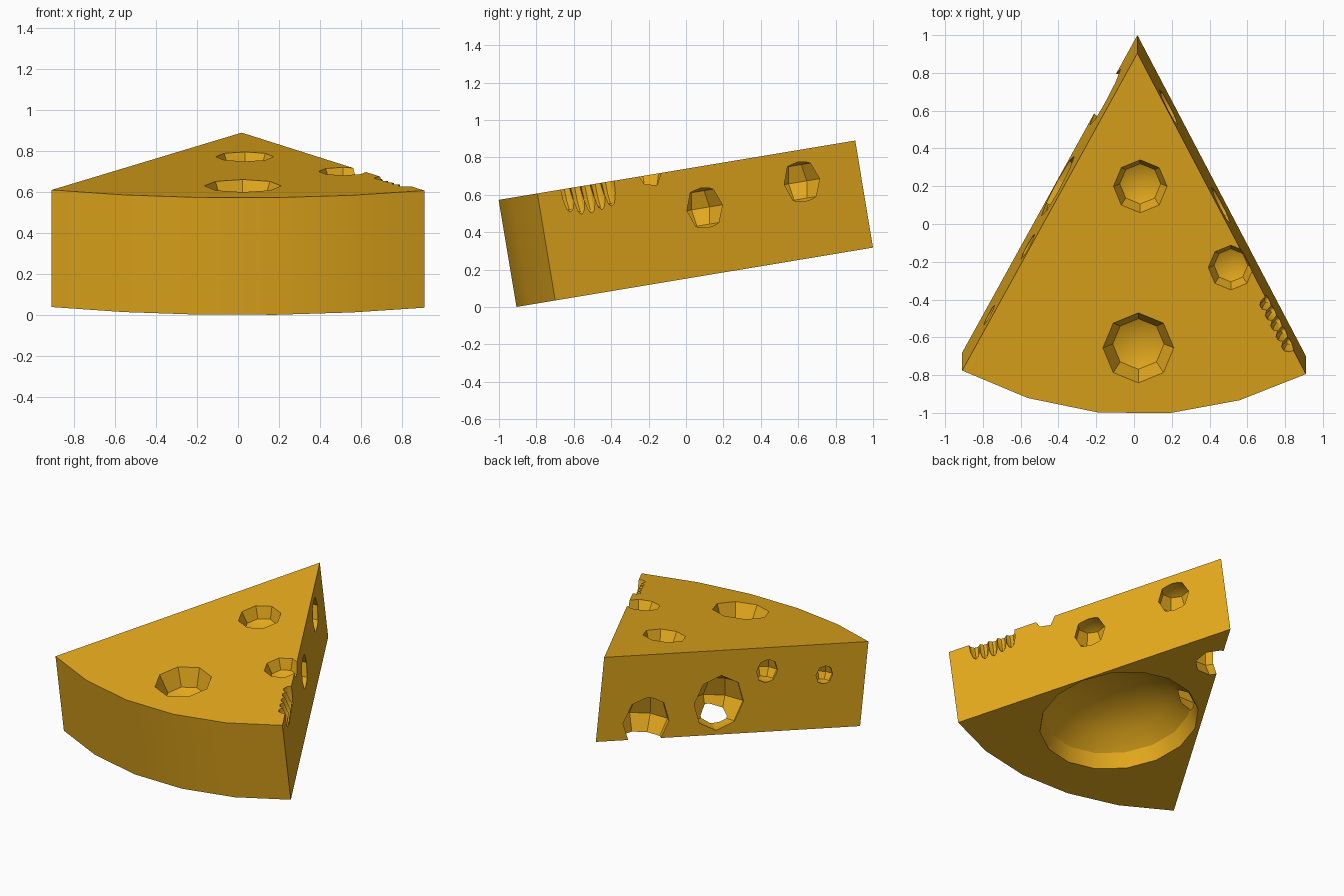
import bpy, bmesh, math
from mathutils import Matrix, Vector

if "Cube" in bpy.data.objects:
    bpy.data.objects.remove(bpy.data.objects["Cube"])

TILT = math.radians(9.45)
RADIUS, THICK, TIP_X = 1.94, 0.58, 0.018
LEFT, RIGHT = math.radians(-28.57), math.radians(27.38)
# Local frame: wedge tip at the origin, rind toward -y, then tilted nose-down
FRAME = Matrix.Translation((TIP_X, 1.0, 0.318)) @ Matrix.Rotation(TILT, 4, 'X')

material = bpy.data.materials.new("cheese_yellow")
material.diffuse_color = (0.78, 0.40, 0.012, 1)
material.use_nodes = True
material.node_tree.nodes["Principled BSDF"].inputs["Base Color"].default_value = material.diffuse_color


def make_object(name, bm):
    mesh = bpy.data.meshes.new(name)
    bmesh.ops.recalc_face_normals(bm, faces=bm.faces)
    bm.to_mesh(mesh)
    bm.free()
    mesh.materials.append(material)
    obj = bpy.data.objects.new(name, mesh)
    obj.matrix_world = FRAME
    bpy.context.collection.objects.link(obj)
    return obj


# Wedge body: tip plus a five-segment rind arc, extruded up
bm = bmesh.new()
angles = [LEFT + (RIGHT - LEFT) * i / 5 for i in range(6)]
outline = [(0, 0, 0)] + [(RADIUS * math.sin(a), -RADIUS * math.cos(a), 0) for a in angles]
base = bm.faces.new([bm.verts.new(p) for p in outline])
top = bmesh.ops.extrude_face_region(bm, geom=[base])["geom"]
bmesh.ops.translate(bm, vec=(0, 0, THICK), verts=[v for v in top if isinstance(v, bmesh.types.BMVert)])
wedge = make_object("cheese_wedge", bm)
bpy.context.view_layer.objects.active = wedge
wedge.select_set(True)


def carve(center, radii, segments=8, rings=4, turn=0.0):
    """Subtract an ellipsoid from the wedge."""
    bm = bmesh.new()
    place = Matrix.Translation(center) @ Matrix.Rotation(turn, 4, 'Z') @ Matrix.Diagonal((*radii, 1))
    bmesh.ops.create_uvsphere(bm, u_segments=segments, v_segments=rings, radius=1, matrix=place)
    cutter = make_object("hole_cutter", bm)
    cutter.hide_render = True
    mod = wedge.modifiers.new("hole", 'BOOLEAN')
    mod.operation, mod.solver, mod.object = 'DIFFERENCE', 'EXACT', cutter
    bpy.ops.object.modifier_apply(modifier=mod.name)
    bpy.data.objects.remove(cutter)


def on_wall(angle, along, height, out):
    """Point on a side wall, pushed outward by out."""
    side = math.copysign(1, angle)
    wall = Vector((math.sin(angle), -math.cos(angle), 0)) * along
    normal = Vector((math.cos(angle), math.sin(angle), 0)) * side
    return wall + normal * out + Vector((0, 0, height))


# Shallow hollow in the underside
carve((0, -1.146, -0.01), (0.525, 0.525, 0.29), 16, 8)

# Holes in the top: x, y, radius, height above the surface
for x, y, r, lift in [(0.005, -1.582, 0.192, 0.01), (0.015, -0.715, 0.153, 0.027), (0.495, -1.151, 0.126, 0.015)]:
    carve((x, y, THICK + lift), (r, r, r))

# Holes in the side walls: wall, distance from tip, height, radius, outward offset
for wall, s, h, r, out in [
    (LEFT, 0.36, 0.116, 0.18, -0.03), (LEFT, 0.88, 0.218, 0.188, 0.0),
    (LEFT, 1.214, 0.418, 0.085, -0.02), (LEFT, 1.64, 0.368, 0.067, -0.015),
    (RIGHT, 0.357, 0.41, 0.128, -0.05), (RIGHT, 0.96, 0.358, 0.128, -0.05),
]:
    carve(on_wall(wall, s, h, out), (r, r, r), turn=math.pi / 8)

# Row of nibble grooves on the right top edge
for i, depth in enumerate([0.14, 0.15, 0.16, 0.157, 0.135]):
    carve(on_wall(RIGHT, 1.509 + 0.0627 * i, THICK + 0.004, 0.006),
          (0.056, 0.039, depth), 10, 6, RIGHT + 0.06)

bpy.ops.object.shade_smooth_by_angle(angle=math.radians(30))
